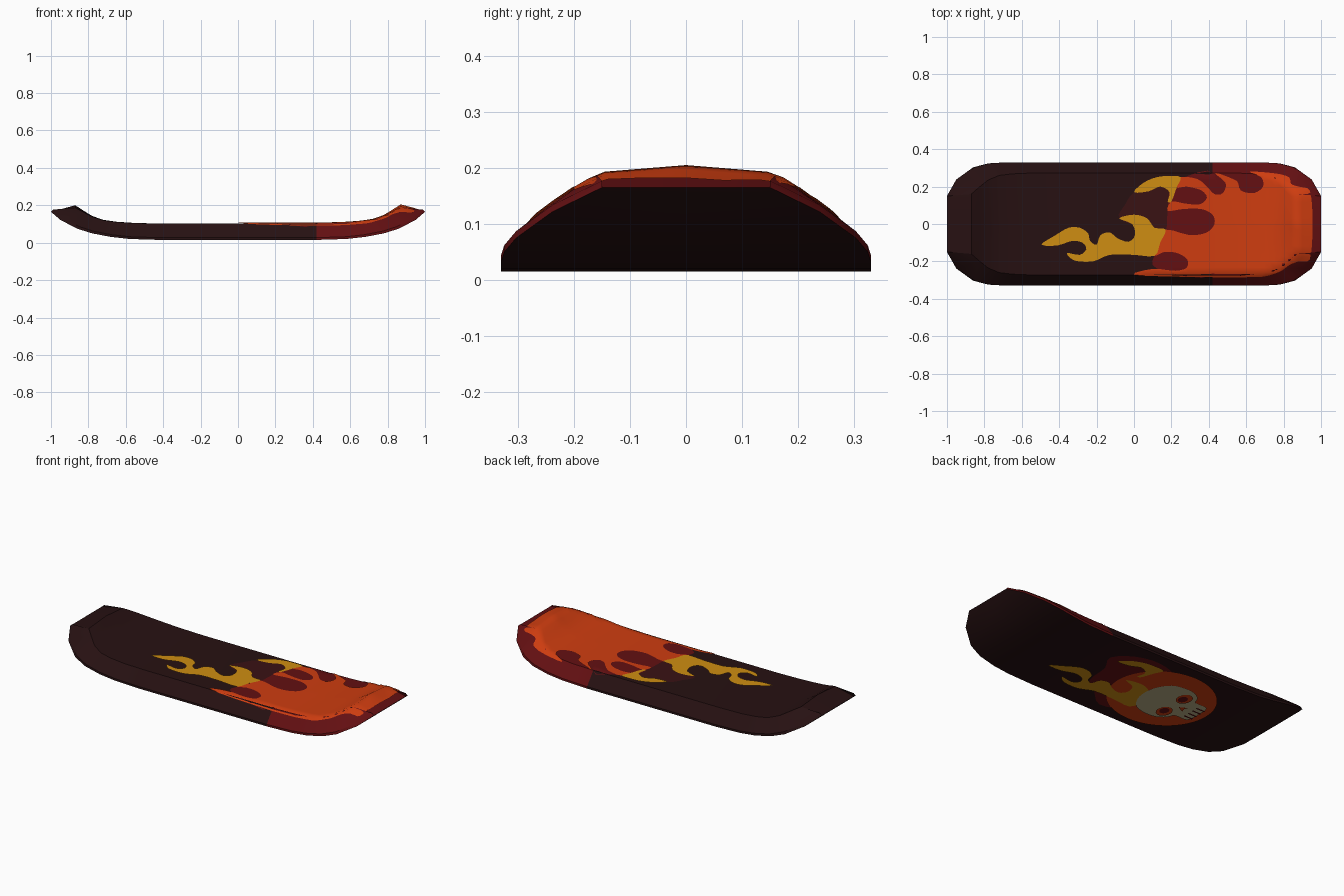
import bpy, bmesh, math
from mathutils import Vector
from mathutils.bvhtree import BVHTree
from mathutils.geometry import delaunay_2d_cdt

if "Cube" in bpy.data.objects:
    bpy.data.objects.remove(bpy.data.objects["Cube"])


def material(name, rgb):
    m = bpy.data.materials.new(name)
    m.diffuse_color = (*rgb, 1)
    m.use_nodes = True
    m.node_tree.nodes["Principled BSDF"].inputs["Base Color"].default_value = m.diffuse_color
    return m


DARK = material("dark brown", (0.020, 0.0055, 0.006))
RED = material("dark red", (0.125, 0.005, 0.006))
MAROON = material("maroon", (0.042, 0.006, 0.007))
ORANGE = material("flame orange", (0.62, 0.046, 0.005))
YELLOW = material("flame yellow", (0.62, 0.27, 0.006))
BONE = material("bone", (0.48, 0.42, 0.24))


def make_object(name, bm, mats, smooth=35):
    me = bpy.data.meshes.new(name)
    bm.to_mesh(me)
    ob = bpy.data.objects.new(name, me)
    bpy.context.collection.objects.link(ob)
    for m in mats:
        me.materials.append(m)
    bpy.ops.object.select_all(action='DESELECT')
    ob.select_set(True)
    bpy.context.view_layer.objects.active = ob
    bpy.ops.object.shade_smooth_by_angle(angle=math.radians(smooth))
    return ob


# Board: lofted along x, upturned at both ends
# bottom x, z, half width; top x, z, half width, crown
STATIONS = [
    (0.42, 0.015, 0.33, 0.42, 0.102, 0.272, 0.000),
    (0.58, 0.020, 0.33, 0.56, 0.105, 0.272, 0.001),
    (0.68, 0.031, 0.33, 0.65, 0.111, 0.268, 0.001),
    (0.78, 0.050, 0.324, 0.72, 0.120, 0.260, 0.002),
    (0.86, 0.075, 0.303, 0.78, 0.139, 0.235, 0.004),
    (0.95, 0.122, 0.238, 0.83, 0.166, 0.195, 0.008),
    (1.00, 0.165, 0.150, 0.87, 0.187, 0.160, 0.013),
]
bm = bmesh.new()
rings = []
for side, rows in ((-1, STATIONS[::-1]), (1, STATIONS)):
    for xb, zb, wb, xt, zt, wt, c in rows:
        xm = xb + 0.1 * (xt - xb)
        ring = [(xb, -wb, zb), (xb, 0, zb), (xb, wb, zb), (xm, wb, zb + 0.012),
                (xt, wt, zt), (xt, 0, zt + c), (xt, -wt, zt), (xm, -wb, zb + 0.012)]
        rings.append([bm.verts.new((side * x, y, z)) for x, y, z in ring])
for a, b in zip(rings, rings[1:]):
    for i in range(8):
        j = (i + 1) % 8
        bm.faces.new((a[i], a[j], b[j], b[i]))
for r in (rings[0], rings[-1]):
    for f in ((2, 3, 4), (1, 2, 4, 5), (0, 1, 5, 6), (0, 6, 7)):
        bm.faces.new([r[i] for i in f])
bmesh.ops.recalc_face_normals(bm, faces=bm.faces)
for f in bm.faces:      # the flaming end is red on its sides and top
    f.material_index = int(f.calc_center_median().x > 0.42 and f.normal.z > -0.3)
make_object("board", bm, [DARK, RED])
TREE = BVHTree.FromBMesh(bm)


def curve_points(pts, n=3):
    """Closed smooth curve through the points."""
    out, k = [], len(pts)
    for i in range(k):
        p0, p1, p2, p3 = (Vector(pts[(i + d) % k]) for d in (-1, 0, 1, 2))
        lim = (p2 - p1).length
        m1, m2 = (p2 - p0) / 2, (p3 - p1) / 2
        m1 = m1 * min(1, lim / max(m1.length, 1e-6))
        m2 = m2 * min(1, lim / max(m2.length, 1e-6))
        for s in range(n):
            t = s / n
            out.append(p1 * (2*t**3 - 3*t*t + 1) + m1 * (t**3 - 2*t*t + t)
                       + p2 * (3*t*t - 2*t**3) + m2 * (t**3 - t*t))
    return out


def decal(name, pts, mat, top_offset=None, z=0.0, n=3):
    """Painted shape: draped on the top of the board, or flat underneath."""
    loop = curve_points(pts, n) if n > 1 else [Vector(p) for p in pts]
    verts = list(loop)
    k = len(loop)
    if top_offset is not None:
        step = 0.029
        xs, ys = [p.x for p in loop], [p.y for p in loop]
        for i in range(math.ceil(min(xs) / step), int(max(xs) / step) + 1):
            for j in range(math.ceil(min(ys) / step), int(max(ys) / step) + 1):
                verts.append(Vector((i * step, j * step)))
    v2, _, faces, *_ = delaunay_2d_cdt(verts, [(i, (i + 1) % k) for i in range(k)], [], 1, 1e-5)
    b = bmesh.new()
    vs = []
    for p in v2:
        h = z
        if top_offset is not None:
            hit = TREE.ray_cast(Vector((p.x, p.y, 1)), Vector((0, 0, -1)))[0]
            h = (hit.z if hit else 0.1) + top_offset
        vs.append(b.verts.new((p.x, p.y, h)))
    for f in faces:
        b.faces.new([vs[i] for i in f])
    bmesh.ops.delete(b, geom=[v for v in b.verts if not v.link_faces], context='VERTS')
    want = 1 if top_offset is not None else -1
    for f in b.faces:
        f.normal_update()
        if f.normal.z * want < 0:
            f.normal_flip()
    make_object(name, b, [mat], 60)
    b.free()


def ellipse(cx, cy, rx, ry, n=28):
    return [(cx + rx * math.cos(2 * math.pi * i / n), cy + ry * math.sin(2 * math.pi * i / n))
            for i in range(n)]


# Flame outlines in plan
BIG_FLAME = [
    (-.495, -.11), (-.42, -.06), (-.35, -.02), (-.29, -.02), (-.245, -.05), (-.235, -.09),
    (-.20, -.11), (-.18, -.06), (-.13, -.045), (-.09, -.075), (-.03, -.095), (.005, -.06),
    (-.01, 0), (-.08, .03), (0, .05), (.07, .03), (.11, -.02), (.17, -.03), (.14, -.10),
    (.11, -.17), (0, -.165), (-.13, -.165), (-.22, -.20), (-.32, -.195), (-.36, -.155),
    (-.29, -.165), (-.255, -.135), (-.275, -.10), (-.33, -.09), (-.41, -.115)]
SMALL_FLAME = [(0, .17), (.05, .22), (.12, .25), (.19, .257), (.25, .25), (.23, .20),
               (.20, .12), (.18, .12), (.19, .17), (.14, .20), (.08, .175)]
BODY = [
    (0, -.272), (.3, -.283), (.68, -.283), (.78, -.255), (.83, -.22), (.88, -.20), (.94, -.19),
    (.955, 0), (.94, .18), (.88, .20), (.84, .215), (.83, .25), (.76, .27), (.62, .28),
    (.68, .25), (.69, .20), (.64, .165), (.57, .18), (.55, .23), (.43, .275), (.49, .22),
    (.475, .165), (.43, .16), (.39, .20), (.34, .24), (.25, .25), (.225, .195), (.28, .20),
    (.36, .18), (.39, .14), (.35, .105), (.27, .11), (.20, .12), (.18, .07), (.26, .08),
    (.36, .08), (.42, .05), (.43, 0), (.39, -.045), (.30, -.06), (.17, -.03), (.14, -.10),
    (.11, -.17), (.16, -.15), (.23, -.155), (.285, -.19), (.28, -.235), (.22, -.25), (.10, -.24)]

# Top paint
decal("top_glow", [(-.08, .03), (-.05, .1), (0, .17), (.1, .2), (.24, .2), (.24, -.06), (.05, -.02)],
      MAROON, 0.002)
decal("top_red_underlay", [(.18, .08), (.2, .2), (.3, .262), (.43, .268), (.46, 0), (.43, -.268),
                           (.2, -.265), (.1, -.22), (.12, -.15), (.17, -.05)], RED, 0.003)
decal("top_flame_body", BODY, ORANGE, 0.005)
decal("top_big_flame", BIG_FLAME, YELLOW, 0.006)
decal("top_small_flame", SMALL_FLAME, YELLOW, 0.006)

# Underside paint: mirrored flames around a skull
decal("under_glow", [(.13, -.17), (.22, -.1), (.24, .05), (.29, .15), (.2, .24), (.05, .27),
                     (-.1, .2), (-.1, -.2), (.02, -.26)], RED, z=0.013)
decal("under_disc", ellipse(-.19, 0, .30, .275), ORANGE, z=0.010)
decal("under_big_flame", [(-x, y) for x, y in BIG_FLAME], YELLOW, z=0.008)
decal("under_small_flame", [(.24 - x, y - .02) for x, y in SMALL_FLAME], YELLOW, z=0.008)
decal("skull", [(-.075, 0), (-.09, .08), (-.14, .145), (-.21, .165), (-.28, .16), (-.33, .125),
                (-.35, .085), (-.43, .08), (-.44, 0), (-.43, -.08), (-.35, -.085), (-.33, -.125),
                (-.28, -.16), (-.21, -.165), (-.14, -.145), (-.09, -.08)], BONE, z=0.005)
for s, side in ((1, "left"), (-1, "right")):
    decal(side + "_eye_socket", ellipse(-.275, s * .082, .04, .05, 14), ORANGE, z=0.001)
    decal(side + "_eye_shadow", ellipse(-.27, s * .075, .024, .03, 12), RED, z=0.0)
decal("nose", [(-.305, 0), (-.35, .025), (-.34, 0), (-.35, -.025)], ORANGE, z=0.001, n=1)
for i, y in enumerate((-.05, -.017, .017, .05)):
    decal("tooth_gap_%d" % i, [(-.385, y - .005), (-.385, y + .005), (-.44, y + .005),
                               (-.44, y - .005)], RED, z=0.001, n=1)
